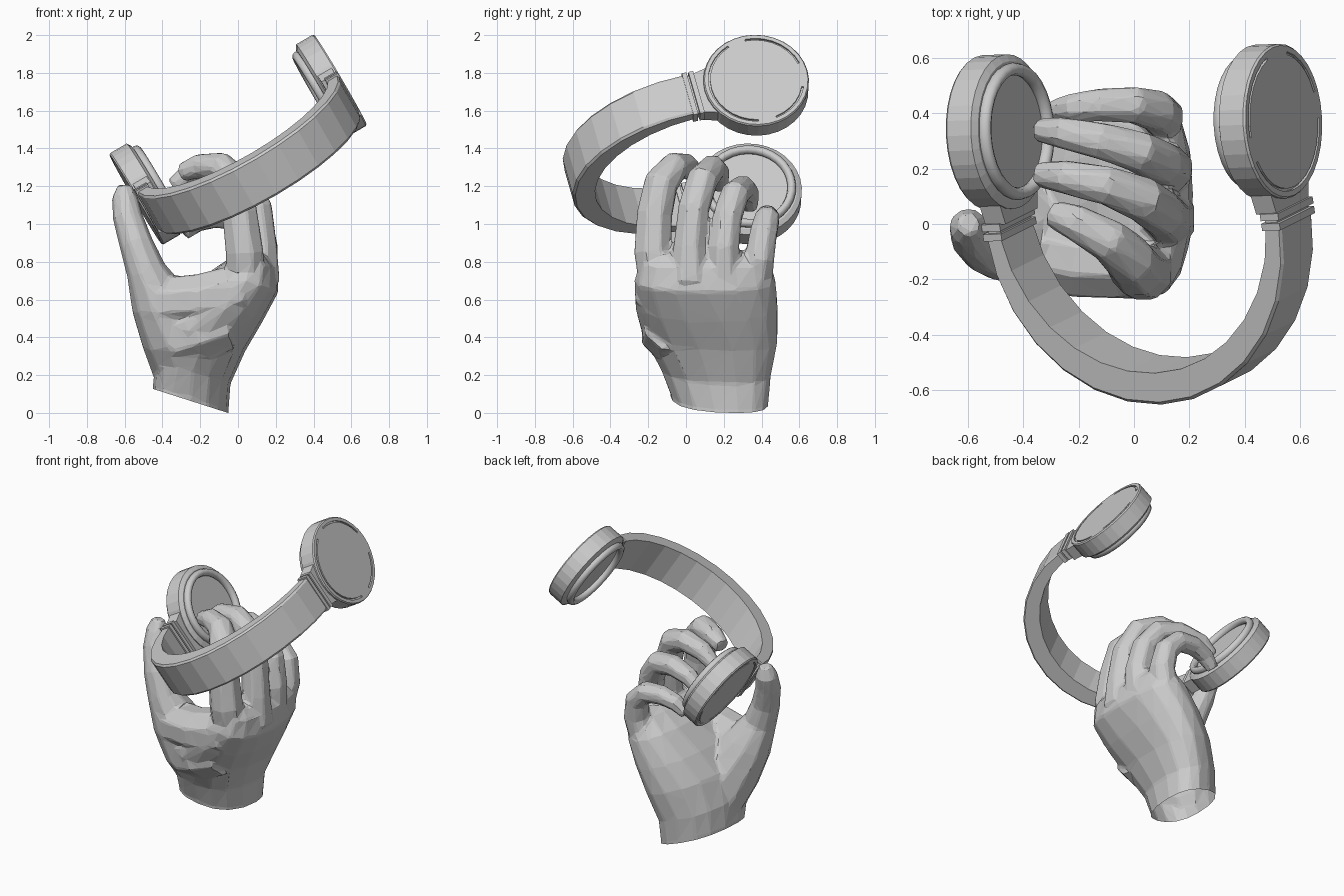
import bpy, bmesh, math
from mathutils import Vector, Matrix

cube = bpy.data.objects.get("Cube")
if cube:
    bpy.data.objects.remove(cube)

grey = bpy.data.materials.new("plain_grey")
grey.use_nodes = True
grey.diffuse_color = (0.6, 0.6, 0.6, 1)
grey.node_tree.nodes["Principled BSDF"].inputs["Base Color"].default_value = (0.6, 0.6, 0.6, 1)


def finish(bm, name, matrix=None, mirror=False):
    bmesh.ops.recalc_face_normals(bm, faces=bm.faces[:])
    mesh = bpy.data.meshes.new(name)
    bm.to_mesh(mesh)
    bm.free()
    mesh.materials.append(grey)
    ob = bpy.data.objects.new(name, mesh)
    bpy.context.collection.objects.link(ob)
    if matrix:
        ob.matrix_world = matrix
    if mirror:
        ob.modifiers.new("Mirror", "MIRROR")
    return ob


def loft(bm, rings):
    """Skin a list of closed rings and cap both ends."""
    rows = [[bm.verts.new(p) for p in ring] for ring in rings]
    n = len(rows[0])
    for a, b in zip(rows, rows[1:]):
        for i in range(n):
            j = (i + 1) % n
            bm.faces.new((a[i], a[j], b[j], b[i]))
    bm.faces.new(rows[0])
    bm.faces.new(rows[-1])


def tube(bm, path, sides=8):
    """Tapered tube through (x, y, z, radius) points."""
    pts = [Vector(p[:3]) for p in path]
    rings = []
    for i, p in enumerate(pts):
        t = (pts[min(i + 1, len(pts) - 1)] - pts[max(i - 1, 0)]).normalized()
        a = Vector((0, 1, 0))
        a = (a - t * a.dot(t)).normalized()
        b = t.cross(a)
        ring = []
        for k in range(sides):
            ang = math.tau * (k + 0.5) / sides
            ring.append(p + path[i][3] * (a * math.cos(ang) + b * math.sin(ang)))
        rings.append(ring)
    loft(bm, rings)


def box(bm, u, v, w):
    """Box from v[0] to v[1], with half widths w[0] and w[1] at its ends."""
    loft(bm, [[(u[0], y, -h), (u[1], y, -h), (u[1], y, h), (u[0], y, h)] for y, h in zip(v, w)])


# ---- Hand: palm ----
bm = bmesh.new()
sections = [  # centre x, centre y, height, half depth, half width, skew
    (-0.25, 0.18, -0.05, 0.2, 0.25, 0.33), (-0.25, 0.175, 0.08, 0.2, 0.26, 0.33),
    (-0.24, 0.155, 0.22, 0.2, 0.295, 0.32), (-0.17, 0.125, 0.4, 0.21, 0.36, 0.28),
    (-0.07, 0.11, 0.55, 0.2, 0.38, 0.15), (0.04, 0.1, 0.7, 0.175, 0.375, 0),
    (0.09, 0.1, 0.8, 0.11, 0.34, 0), (0.1, 0.1, 0.85, 0.05, 0.28, 0)]
rings = []
for cx, cy, cz, rx, ry, skew in sections:
    ring = []
    for k in range(16):
        a = math.tau * k / 16
        c, s = math.cos(a), math.sin(a + skew)
        x = rx * math.copysign(abs(c) ** 0.85, c)
        ring.append((cx + x, cy + ry * math.copysign(abs(s) ** 0.85, s), cz - 0.33 * x))
    rings.append(ring)
loft(bm, rings)
# Thumb, and the web and muscle beside it
tube(bm, [(-0.27, 0.08, 0.2, 0.17), (-0.33, -0.02, 0.42, 0.19), (-0.42, -0.07, 0.6, 0.155),
          (-0.49, -0.1, 0.76, 0.105), (-0.54, -0.09, 0.9, 0.09), (-0.585, -0.05, 1.04, 0.08),
          (-0.6, -0.01, 1.14, 0.07), (-0.6, 0, 1.205, 0.04)], 10)
tube(bm, [(-0.44, -0.08, 0.58, 0.14), (-0.2, -0.13, 0.6, 0.145), (0.02, -0.13, 0.65, 0.15)])
tube(bm, [(-0.32, -0.03, 0.4, 0.18), (-0.2, -0.07, 0.44, 0.18), (-0.06, -0.07, 0.48, 0.16)])
# Four curled fingers
fingers = [
    [(0.04, -0.14, 0.66, 0.11), (0.035, -0.175, 0.85, 0.107), (0.01, -0.167, 1.05, 0.1),
     (-0.015, -0.13, 1.22, 0.095), (-0.09, -0.06, 1.305, 0.08),
     (-0.21, 0.005, 1.305, 0.068), (-0.3, 0.04, 1.27, 0.05)],
    [(0.11, 0.02, 0.7, 0.12), (0.12, 0.02, 0.88, 0.092), (0.1, 0.04, 1.08, 0.087),
     (0.03, 0.09, 1.24, 0.084), (-0.1, 0.14, 1.295, 0.074),
     (-0.25, 0.17, 1.27, 0.064), (-0.345, 0.18, 1.2, 0.047)],
    [(0.1, 0.2, 0.68, 0.11), (0.13, 0.2, 0.88, 0.087), (0.1, 0.22, 1.04, 0.082),
     (0.02, 0.26, 1.16, 0.078), (-0.12, 0.3, 1.19, 0.07),
     (-0.26, 0.33, 1.16, 0.06), (-0.345, 0.34, 1.09, 0.045)],
    [(0.05, 0.36, 0.66, 0.1), (0.1, 0.39, 0.82, 0.083), (0.08, 0.41, 0.95, 0.077),
     (0, 0.43, 1.03, 0.07), (-0.12, 0.43, 1.04, 0.064),
     (-0.22, 0.42, 1.01, 0.056), (-0.29, 0.41, 0.95, 0.042)]]
for path in fingers:
    tube(bm, path)
# Fuse everything into one skin, then facet it
hand = finish(bm, "hand")
remesh = hand.modifiers.new("Fuse", "REMESH")
remesh.mode = "VOXEL"
remesh.voxel_size = 0.012
smooth = hand.modifiers.new("Soften", "SMOOTH")
smooth.iterations = 6
hand.modifiers.new("Facet", "DECIMATE").ratio = 0.035
bpy.context.view_layer.update()
fused = bpy.data.meshes.new_from_object(hand.evaluated_get(bpy.context.evaluated_depsgraph_get()))
hand.modifiers.clear()
hand.data = fused
# Open, slanted wrist
bm = bmesh.new()
bm.from_mesh(fused)
bmesh.ops.bisect_plane(bm, geom=bm.verts[:] + bm.edges[:] + bm.faces[:], clear_inner=True,
                       plane_co=(-0.25, 0, 0.063), plane_no=(0.32, 0, 1))
for f in bm.faces:
    f.smooth = False
bm.to_mesh(fused)
bm.free()

# ---- Headset frame: local x across the cups, local y from band to cups ----
across = Vector((0.862, 0.033, 0.504)).normalized()
forward = Vector((-0.148, 0.968, 0.192))
forward = (forward - across * forward.dot(across)).normalized()
frame = Matrix((across, forward, across.cross(forward))).transposed().to_4x4()
frame.translation = (0, 0.351, 1.447)

# Headband, thickening towards its crown, with chamfered outer edges
section = [(0, -0.108), (0, 0.108), (0.1, 0.12), (1, 0.12), (1, -0.12), (0.1, -0.12)]
ARC = 14
bm = bmesh.new()
rings = []
for k in range(ARC + 1):
    a = math.pi * k / ARC
    c, s = math.cos(a), math.sin(a)
    thick = 0.06 + 0.06 * s
    rings.append([((0.617 - d * thick) * c, -0.36 - (0.648 - d * thick) * s, w) for d, w in section])
loft(bm, rings)
finish(bm, "headband", frame)

# Hinges: neck, core and two collars
bm = bmesh.new()
box(bm, (0.525, 0.61), (-0.2, -0.315), (0.15, 0.12))
box(bm, (0.555, 0.605), (-0.3, -0.37), (0.116, 0.116))
for v in (-0.312, -0.348):
    box(bm, (0.545, 0.621), (v, v - 0.026), (0.13, 0.13))
finish(bm, "hinges", frame, True)

# Ear cups, turned from a profile, with grooved arcs on the outer face
SEG = 32
profile = [(0.505, 0.2), (0.505, 0.255), (0.52, 0.28), (0.62, 0.28), (0.628, 0.274),
           (0.628, 0.254), (0.628, 0.244), (0.628, 0.1)]
bm = bmesh.new()
loft(bm, [[(u, r * math.cos(math.tau * k / SEG), r * math.sin(math.tau * k / SEG))
           for k in range(SEG)] for u, r in profile])
groove = []
for f in bm.faces:
    c = f.calc_center_median()
    seg = int(math.degrees(math.atan2(c.z, c.y)) % 360 / (360 / SEG))
    if c.x > 0.625 and 0.24 < math.hypot(c.y, c.z) < 0.254 and seg not in (0, 8, 9, 23, 24, 30, 31):
        groove.append(f)
out = bmesh.ops.extrude_face_region(bm, geom=groove)["geom"]
bmesh.ops.translate(bm, verts=[g for g in out if isinstance(g, bmesh.types.BMVert)], vec=(-0.012, 0, 0))
bmesh.ops.delete(bm, geom=[f for f in groove if f.is_valid], context="FACES")
finish(bm, "ear_cups", frame, True)

# Rounded ear pads
bm = bmesh.new()
rows = []
for i in range(SEG):
    a = math.tau * i / SEG
    row = []
    for k in range(8):
        t = math.tau * k / 8
        r = 0.226 + 0.023 * math.cos(t)
        row.append(bm.verts.new((0.494 + 0.027 * math.sin(t), r * math.cos(a), r * math.sin(a))))
    rows.append(row)
for i in range(SEG):
    for k in range(8):
        a, b, m = rows[i], rows[(i + 1) % SEG], (k + 1) % 8
        bm.faces.new((a[k], b[k], b[m], a[m]))
for f in bm.faces:
    f.smooth = True
finish(bm, "ear_pads", frame, True)
